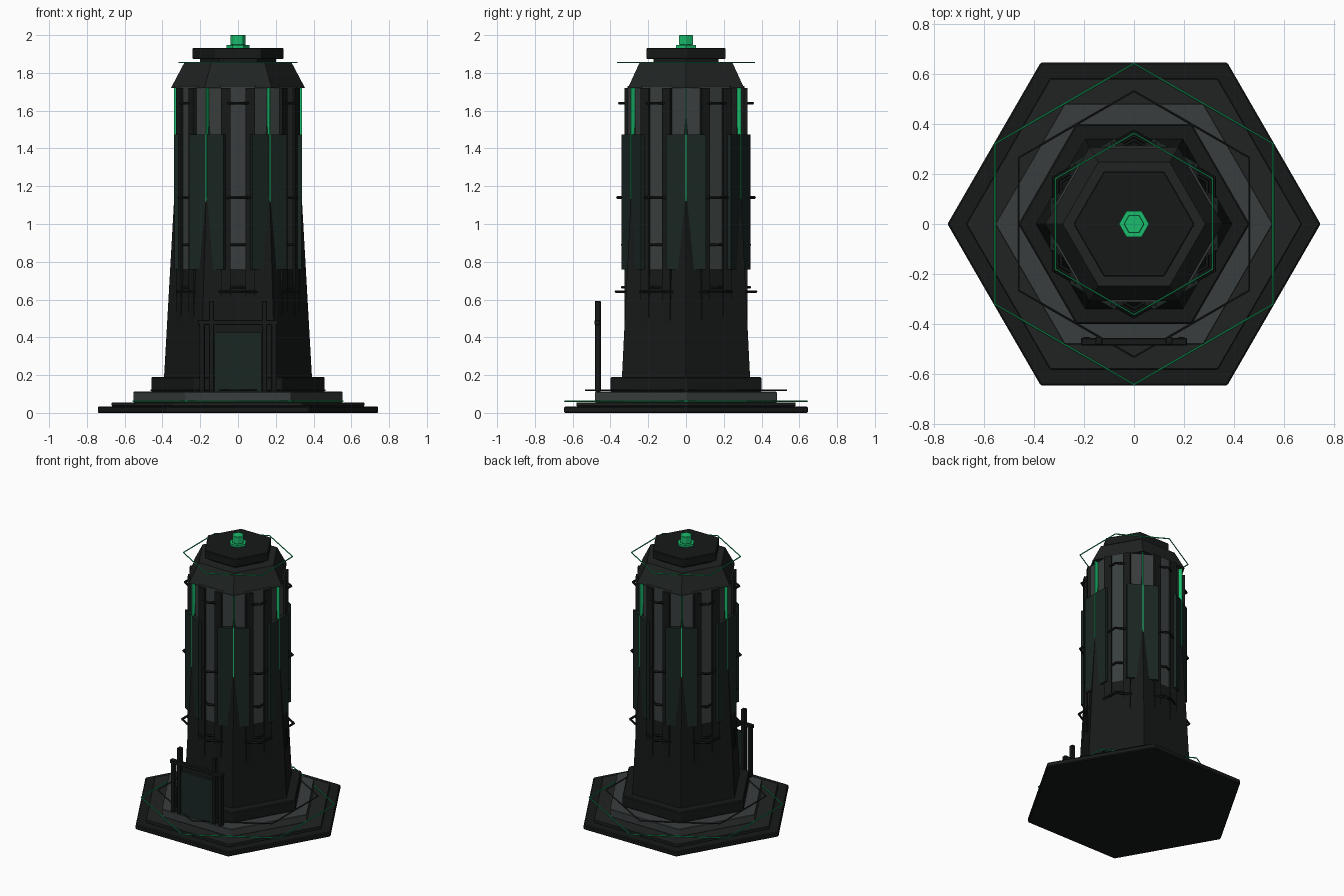
import bpy, math
from mathutils import Matrix

if "Cube" in bpy.data.objects:
    bpy.data.objects.remove(bpy.data.objects["Cube"])


def material(name, rgb):
    m = bpy.data.materials.new(name)
    m.diffuse_color = (*rgb, 1)
    m.use_nodes = True
    m.node_tree.nodes["Principled BSDF"].inputs["Base Color"].default_value = m.diffuse_color
    return m


BLACK = material("black_metal", (0.008, 0.010, 0.009))
DARK = material("dark_stone", (0.014, 0.017, 0.016))
GREY = material("grey_stone", (0.04, 0.048, 0.047))
TINT = material("tinted_panel", (0.010, 0.020, 0.017))
GREEN = material("green_glow", (0.01, 0.50, 0.15))


def finish(name, mat, bevel=0):
    o = bpy.context.object
    o.name = name
    o.data.materials.append(mat)
    if bevel:
        b = o.modifiers.new("bevel", 'BEVEL')
        b.width = bevel
        b.segments = 1
    return o


def prism(name, r1, r2, z1, z2, mat, sides=6, turn=30, bevel=0):
    # turn=30 puts hexagon corners on the x axis
    bpy.ops.mesh.primitive_cone_add(vertices=sides, radius1=r1, radius2=r2, depth=z2 - z1,
                                    location=(0, 0, (z1 + z2) / 2))
    o = finish(name, mat, bevel)
    o.data.transform(Matrix.Rotation(math.radians(turn), 4, 'Z'))
    return o


def ring(name, r, z, thick, mat):
    # hexagonal ring with corners on the y axis
    bpy.ops.mesh.primitive_torus_add(major_segments=6, minor_segments=6, major_radius=r - thick,
                                     minor_radius=thick, location=(0, 0, z))
    o = finish(name, mat)
    o.data.transform(Matrix.Rotation(math.radians(30), 4, 'Z'))


def box(name, x, y, z, mat, angle=0, bevel=0):
    # x, y, z are (min, max) ranges, then turned about the z axis
    bpy.ops.mesh.primitive_cube_add(size=1)
    o = finish(name, mat, bevel)
    size = Matrix.Diagonal((x[1] - x[0], y[1] - y[0], z[1] - z[0], 1))
    move = Matrix.Translation((sum(x) / 2, sum(y) / 2, sum(z) / 2))
    o.data.transform(Matrix.Rotation(math.radians(angle), 4, 'Z') @ move @ size)


# stepped base
prism("base_slab", 0.745, 0.745, 0, 0.035, BLACK, bevel=0.006)
prism("base_step", 0.67, 0.67, 0.035, 0.056, DARK, bevel=0.003)
prism("base_tier", 0.555, 0.555, 0.056, 0.112, GREY, bevel=0.003)
prism("tower_plinth", 0.462, 0.462, 0.112, 0.19, BLACK, bevel=0.006)
ring("base_glow_ring", 0.645, 0.062, 0.004, GREEN)
ring("base_dark_ring", 0.535, 0.12, 0.004, DARK)

# tower: tapered hexagonal body crossing a straight twelve-sided core
prism("tapered_body", 0.392, 0.305, 0.18, 1.72, BLACK)
prism("core", 0.322, 0.322, 0.18, 1.73, GREY, sides=12, turn=15)

# repeated wall parts
for k in range(6):
    a = 60 * k
    box(f"tinted_panel_{k}", (0.29, 0.335), (-0.105, 0.105), (0.76, 1.475), TINT, a)
    box(f"grey_panel_{k}", (0.29, 0.312), (-0.1, 0.1), (1.4, 1.72), GREY, a)
    box(f"glow_slit_{k}", (0.30, 0.338), (-0.003, 0.003), (0.9, 1.72), GREEN, a)
    for s in (-1, 1):
        c = s * 0.066
        box(f"pilaster_{k}_{s}", (0.28, 0.326), (c - 0.025, c + 0.025), (0.19, 1.72), BLACK, a + 30)

# hoops around the tower
for i, (r, z) in enumerate([(0.36, 1.64), (0.37, 1.14), (0.345, 0.89), (0.345, 0.665), (0.378, 0.642)]):
    ring(f"hoop_{i}", r, z, 0.008, BLACK)

# crown
prism("cornice", 0.355, 0.285, 1.72, 1.852, DARK)
ring("crown_glow_ring", 0.366, 1.855, 0.004, GREEN)
prism("neck", 0.2, 0.2, 1.85, 1.875, BLACK)
prism("cap", 0.242, 0.242, 1.873, 1.932, BLACK, bevel=0.004)
prism("beacon_foot", 0.06, 0.06, 1.932, 1.947, GREEN)
prism("beacon", 0.042, 0.042, 1.947, 2.0, GREEN, bevel=0.003)

# front gate
for s in (-1, 1):
    for name, c, top in (("tall_post", 0.14, 0.592), ("short_post", 0.19, 0.49)):
        box(f"{name}_{s}", (s * c - 0.014, s * c + 0.014), (-0.483, -0.451), (0.112, top), BLACK, bevel=0.003)
box("gate_lintel", (-0.212, 0.212), (-0.485, -0.455), (0.465, 0.492), BLACK, bevel=0.004)
box("gate_panel", (-0.125, 0.125), (-0.475, -0.457), (0.112, 0.425), TINT)
